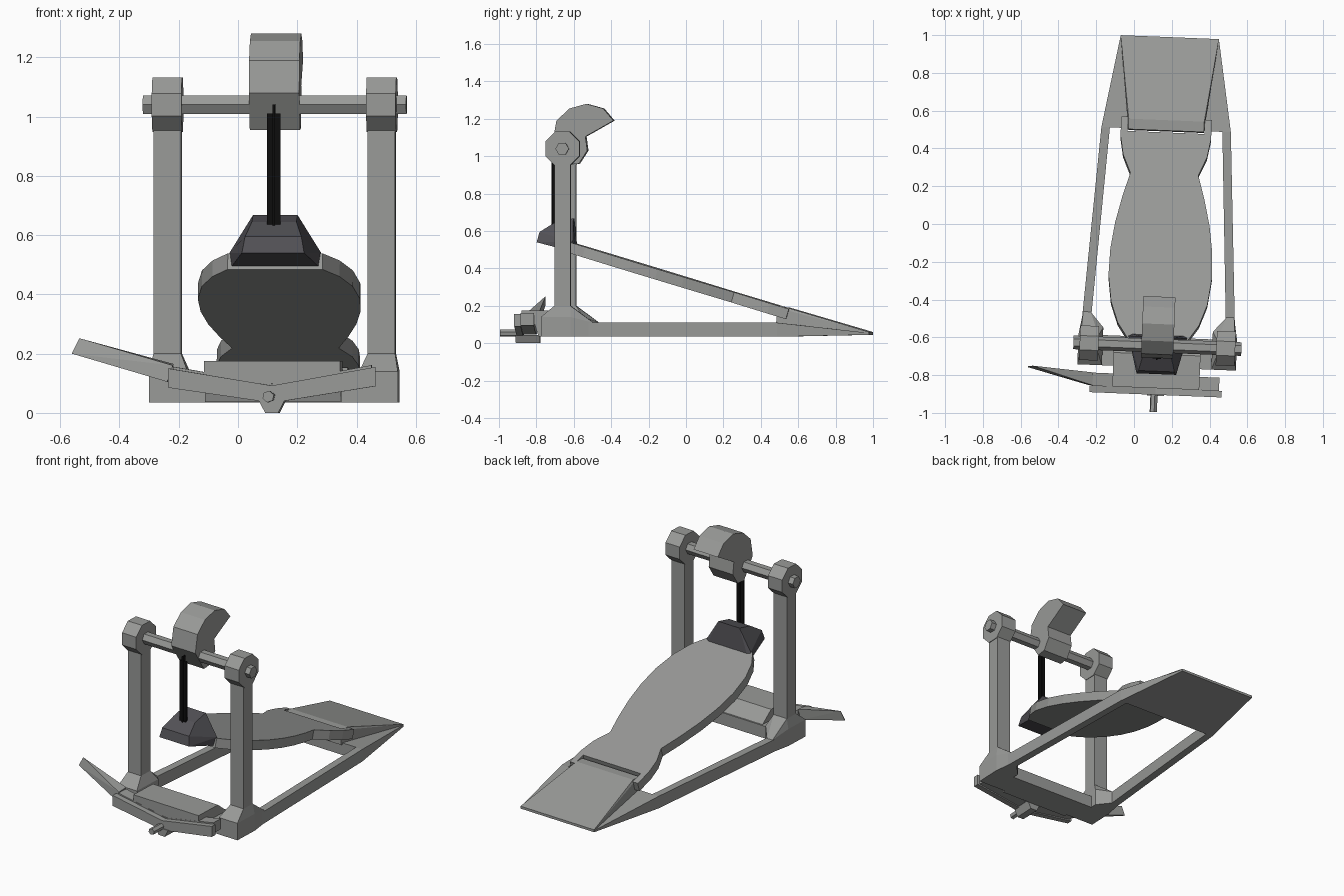
import bpy, bmesh, math
from mathutils import Matrix, Vector

old = bpy.data.objects.get("Cube")
if old:
    bpy.data.objects.remove(old, do_unlink=True)

# The whole pedal is modelled symmetric, then turned slightly into place
FRAME = Matrix.Translation((0.15, 0, 0)) @ Matrix.Rotation(math.radians(-2.3), 4, 'Z')


def material(name, colour):
    m = bpy.data.materials.new(name)
    m.use_nodes = True
    m.diffuse_color = (*colour, 1)
    m.node_tree.nodes["Principled BSDF"].inputs["Base Color"].default_value = (*colour, 1)
    return m


metal = material("grey metal", (0.32, 0.325, 0.315))
rubber = material("dark rubber", (0.085, 0.083, 0.093))
black = material("black strap", (0.004, 0.004, 0.004))


def finish(name, bm, mat):
    bmesh.ops.recalc_face_normals(bm, faces=bm.faces)
    bm.transform(FRAME)
    mesh = bpy.data.meshes.new(name)
    bm.to_mesh(mesh)
    bm.free()
    mesh.materials.append(mat)
    ob = bpy.data.objects.new(name, mesh)
    bpy.context.collection.objects.link(ob)
    return ob


def hull(name, points, mat=metal):
    """Solid convex block around a few points."""
    bm = bmesh.new()
    for p in points:
        bm.verts.new(p)
    res = bmesh.ops.convex_hull(bm, input=bm.verts)
    loose = [v for v in bm.verts if not v.link_faces]
    bmesh.ops.delete(bm, geom=loose, context='VERTS')
    bmesh.ops.dissolve_limit(bm, angle_limit=0.02, verts=bm.verts, edges=bm.edges)
    return finish(name, bm, mat)


def prism(name, outline, offset, mat=metal):
    """Flat outline pushed along an offset."""
    bm = bmesh.new()
    face = bm.faces.new([bm.verts.new(p) for p in outline])
    res = bmesh.ops.extrude_face_region(bm, geom=[face])
    moved = [g for g in res["geom"] if isinstance(g, bmesh.types.BMVert)]
    bmesh.ops.translate(bm, verts=moved, vec=Vector(offset))
    return finish(name, bm, mat)


def box(name, x, y, z, mat=metal):
    return hull(name, [(a, b, c) for a in x for b in y for c in z], mat)


def side_profile(name, yz, half, mat=metal):
    return prism(name, [(-half, y, z) for y, z in yz], (2 * half, 0, 0), mat)


def ring(n, r, y, z, turn):
    return [(y + r * math.cos(math.tau * i / n + turn),
             z + r * math.sin(math.tau * i / n + turn)) for i in range(n)]


def mirrored(points):
    return [(s * x, y, z) for s in (-1, 1) for x, y, z in points]


# Posts, bearings, feet and rails on both sides
AXLE_Y, AXLE_Z = -0.645, 1.04
for s, side in ((-1, "right"), (1, "left")):
    box(side + "_post", (s * 0.315, s * 0.408), (-0.688, -0.602), (0.1, 0.97))
    octagon = ring(8, 0.099, AXLE_Y, AXLE_Z, math.pi / 8)
    prism(side + "_bearing", [(s * 0.312, y, z) for y, z in octagon], (s * 0.1, 0, 0))
    plan = [(0.42, -0.76), (0.42, -0.6), (0.4, -0.48), (0.36, -0.48), (0.29, -0.56), (0.29, -0.76)]
    foot = [(s * x, y, z) for x, y in plan[:2] + plan[4:] for z in (0.035, 0.14)]
    foot += [(s * x, y, z) for x, y in plan[2:4] for z in (0.035, 0.11)]
    foot += [(s * x, y, 0.2) for x in (0.315, 0.408) for y in (-0.688, -0.602)]
    hull(side + "_foot", foot)
    rail = [(0.41, -0.6), (0.343, 0.5), (0.298, 0.5), (0.362, -0.6)]
    prism(side + "_rail", [(s * x, y, 0.035) for x, y in rail], (0, 0, 0.075))

# Axle and cam
side_profile("axle", ring(6, 0.036, AXLE_Y, AXLE_Z, 0), 0.445)
cam = [(-0.71, 1.08), (-0.63, 0.955), (-0.57, 0.96), (-0.525, 1.03), (-0.535, 1.105),
       (-0.385, 1.19), (-0.44, 1.255), (-0.53, 1.28), (-0.62, 1.255), (-0.69, 1.19)]
side_profile("cam", cam, 0.085)

# Drive strap with a central spine
box("strap", (-0.024, 0.022), (-0.714, -0.702), (0.63, 1.01), black)
box("strap_spine", (-0.004, 0.004), (-0.72, -0.696), (0.63, 1.04), black)

# Toe clamp at the front of the footboard
hull("toe_clamp", mirrored([
    (0.155, -0.585, 0.485), (0.155, -0.6, 0.54), (0.075, -0.6, 0.668),
    (0.105, -0.795, 0.54), (0.095, -0.78, 0.595), (0.075, -0.7, 0.645)]), rubber)

# Footboard: waisted outline on a slope, forked at the hinge
half = [(-0.61, 0.16), (-0.53, 0.215), (-0.42, 0.255), (-0.28, 0.274), (-0.14, 0.27),
        (0.0, 0.25), (0.14, 0.217), (0.265, 0.18), (0.36, 0.222), (0.46, 0.24),
        (0.56, 0.24), (0.56, 0.203), (0.485, 0.203)]
plan = [(w, y) for y, w in half] + [(-w, y) for y, w in reversed(half)]
prism("footboard", [(x, y, 0.353 - 0.304 * y) for x, y in plan], (0, -0.016, -0.054))

# Heel: flat base and sloping plate
hull("heel_base", mirrored([(0.343, 0.5, 0.035), (0.343, 0.5, 0.11),
                            (0.26, 0.99, 0.045), (0.26, 0.99, 0.055)]))
hull("heel_plate", mirrored([(0.2, 0.49, 0.1), (0.2, 0.495, 0.19), (0.2, 0.55, 0.19),
                             (0.26, 0.99, 0.048), (0.26, 0.99, 0.06)]))

# Front crossbar and hoop clamp
box("cross_plate", (-0.42, 0.42), (-0.76, -0.6), (0.035, 0.11))
jaw = [(-0.87, 0.1), (-0.87, 0.175), (-0.69, 0.175), (-0.61, 0.11), (-0.61, 0.036),
       (-0.78, 0.036), (-0.8, 0.1)]
side_profile("clamp_jaw", jaw, 0.23)


def vee(name, y, depth, lift, half_width):
    edge = [(-half_width, 0.15), (0, 0.092), (half_width, 0.155),
            (half_width, 0.09), (0.04, 0.04), (-0.04, 0.04), (-half_width, 0.085)]
    prism(name, [(x, y, z + lift) for x, z in edge], (0, depth, 0))


vee("clamp_front_bar", -0.905, 0.035, 0, 0.35)
vee("clamp_back_bar", -0.871, 0.07, 0.006, 0.335)
hull("clamp_foot", [(x, y, z) for y in (-0.91, -0.78)
                    for x, z in ((-0.045, 0.045), (0.045, 0.045), (-0.022, 0), (0.022, 0))])

# Clamp bolt and locking lever
bolt = ring(6, 0.02, 0, 0.055, 0.3)
prism("clamp_bolt", [(y - 0.008, -0.996, z) for y, z in bolt], (0, 0.1, 0))
hull("lever", [(-0.68, -0.78, 0.2), (-0.655, -0.777, 0.252), (-0.68, -0.786, 0.2),
               (-0.335, -0.8, 0.165), (-0.335, -0.868, 0.16), (-0.355, -0.8, 0.105),
               (-0.355, -0.868, 0.105)])
